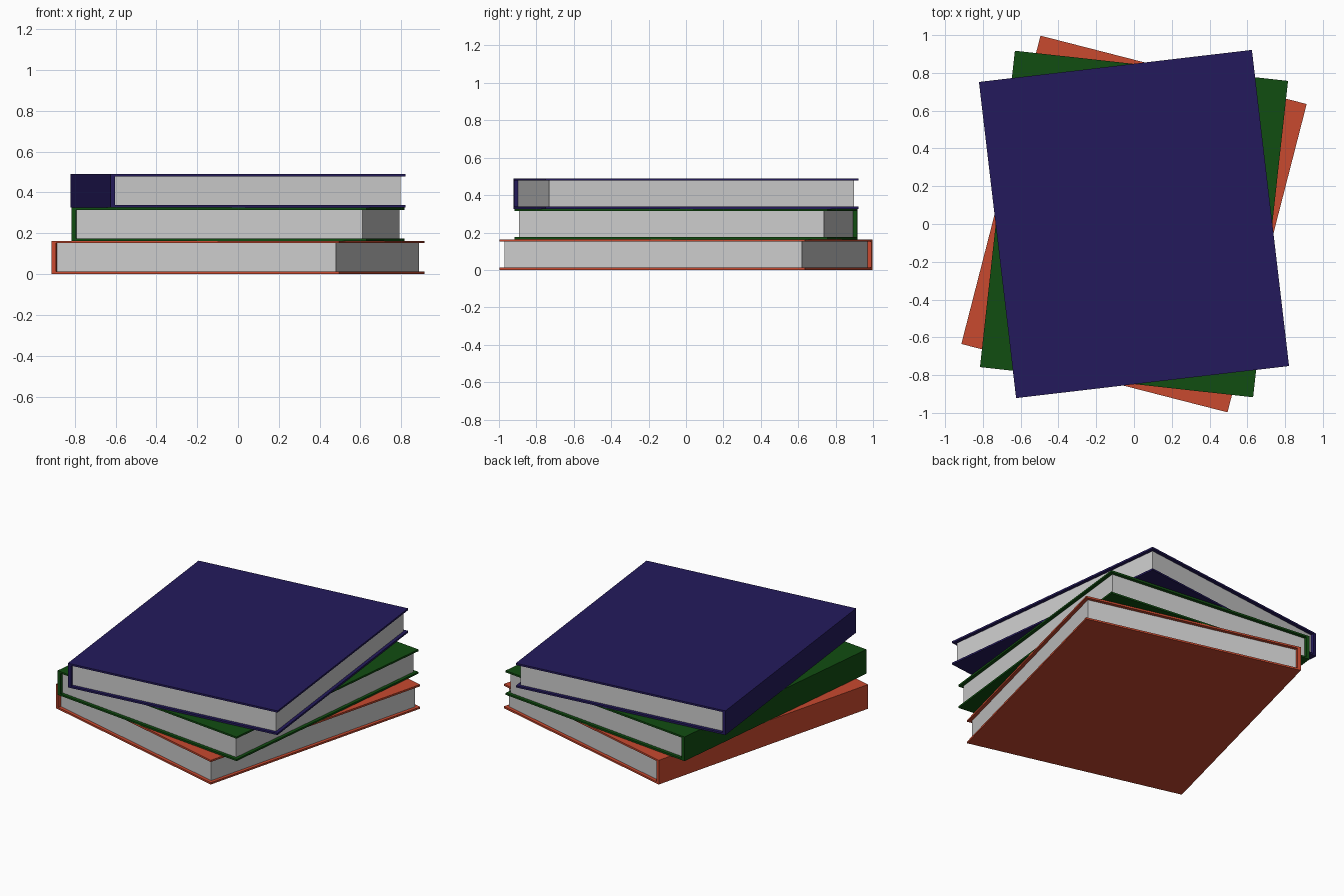
import bpy, bmesh
from math import radians
from mathutils import Matrix

if "Cube" in bpy.data.objects:
    bpy.data.objects.remove(bpy.data.objects["Cube"])

HX, HY, H = 0.7275, 0.8425, 0.1633   # half width, half length, thickness of a book
COVER, SPINE, INSET = 0.012, 0.022, 0.022


def extrude_profile(name, profile, half_len, z, angle, color=None):
    """Extrude an x-z profile along y, then turn it about z and lift it."""
    bm = bmesh.new()
    face = bm.faces.new([bm.verts.new((x, -half_len, pz)) for x, pz in profile])
    geom = bmesh.ops.extrude_face_region(bm, geom=[face])["geom"]
    verts = [v for v in geom if isinstance(v, bmesh.types.BMVert)]
    bmesh.ops.translate(bm, verts=verts, vec=(0, 2 * half_len, 0))
    bmesh.ops.recalc_face_normals(bm, faces=bm.faces)
    mesh = bpy.data.meshes.new(name)
    bm.to_mesh(mesh)
    bm.free()
    obj = bpy.data.objects.new(name, mesh)
    obj.matrix_world = Matrix.Translation((0, 0, z)) @ Matrix.Rotation(radians(angle), 4, "Z")
    bpy.context.collection.objects.link(obj)
    if color:
        mat = bpy.data.materials.new(name)
        mat.diffuse_color = (*color, 1)
        mat.use_nodes = True
        mat.node_tree.nodes["Principled BSDF"].inputs["Base Color"].default_value = mat.diffuse_color
        mesh.materials.append(mat)
    return obj


def book(name, z, angle, color):
    # C-shaped cover with the spine on the left
    inner = -HX + SPINE
    extrude_profile(name + "_cover", [
        (-HX, 0), (HX, 0), (HX, COVER), (inner, COVER),
        (inner, H - COVER), (HX, H - COVER), (HX, H), (-HX, H)], HY, z, angle, color)
    # page block, set back from the three open edges
    right = HX - INSET
    extrude_profile(name + "_pages", [
        (inner, COVER), (right, COVER), (right, H - COVER), (inner, H - COVER)],
        HY - INSET, z, angle)


# stack from bottom to top
for i, (name, angle, color) in enumerate([
        ("bottom_book", -14.4, (0.578, 0.067, 0.028)),
        ("middle_book", -6.3, (0.0056, 0.074, 0.0056)),
        ("top_book", 6.7, (0.0176, 0.0103, 0.107))]):
    book(name, i * H, angle, color)
